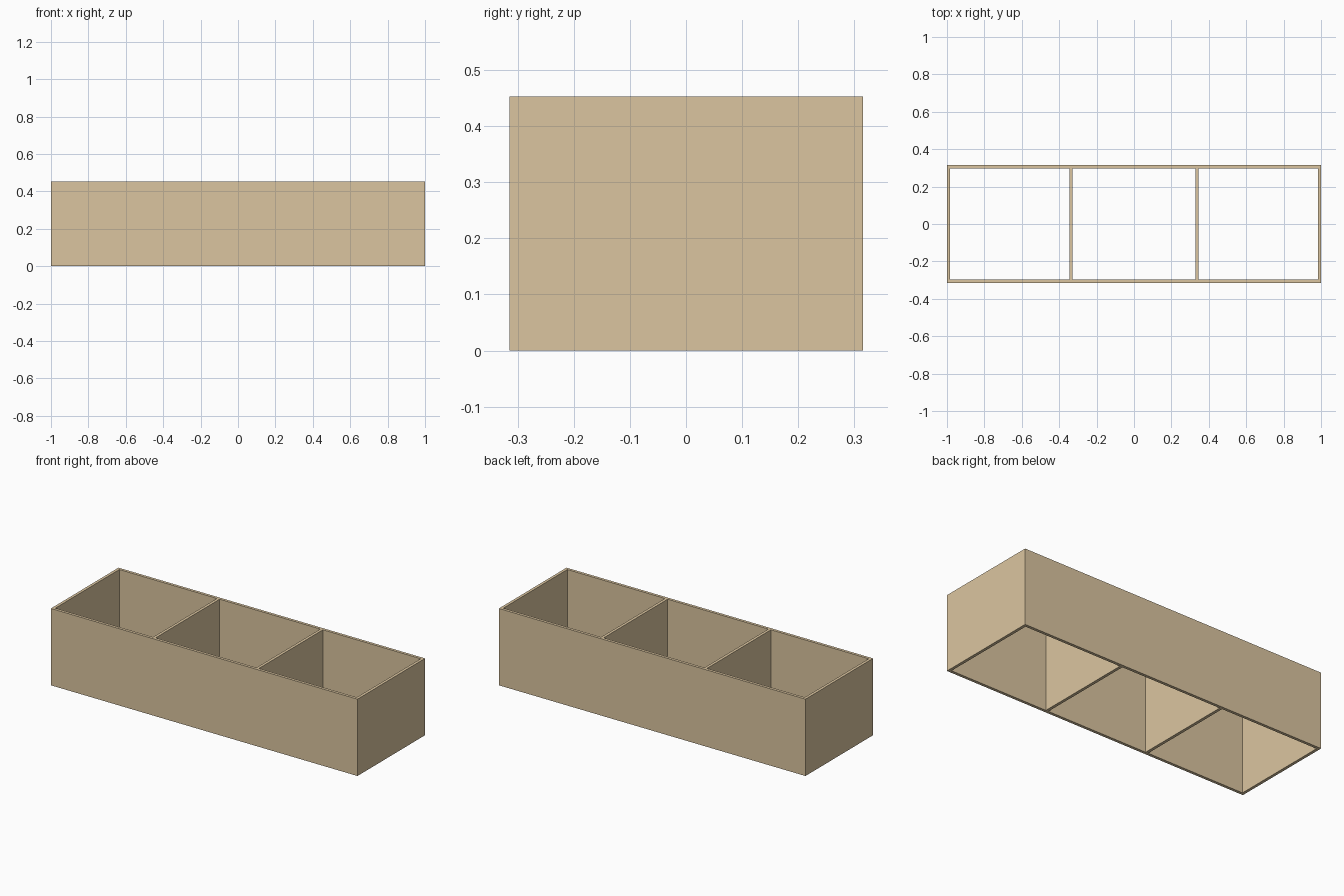
import bpy

if "Cube" in bpy.data.objects:
    bpy.data.objects.remove(bpy.data.objects["Cube"])

LENGTH, DEPTH, HEIGHT, T = 2.0, 0.63, 0.453, 0.017

wood = bpy.data.materials.new("pale_wood")
wood.diffuse_color = (0.71, 0.56, 0.35, 1.0)
wood.use_nodes = True
wood.node_tree.nodes["Principled BSDF"].inputs["Base Color"].default_value = wood.diffuse_color


def board(name, size, x=0.0, y=0.0):
    """Upright board standing on z = 0."""
    bpy.ops.mesh.primitive_cube_add(size=1, location=(x, y, size[2] / 2))
    ob = bpy.context.object
    ob.name = name
    ob.scale = size
    bpy.ops.object.transform_apply(location=False, rotation=False, scale=True)
    ob.data.materials.append(wood)
    return ob


# Long front and back boards
for name, side in (("front_board", -1), ("back_board", 1)):
    board(name, (LENGTH, T, HEIGHT), y=side * (DEPTH - T) / 2)

# End boards and dividers fitted between them
inner = DEPTH - 2 * T
for name, side in (("left", -1), ("right", 1)):
    board(name + "_end_board", (T, inner, HEIGHT), x=side * (LENGTH - T) / 2)
    board(name + "_divider", (T, inner, HEIGHT), x=side * 0.337)
